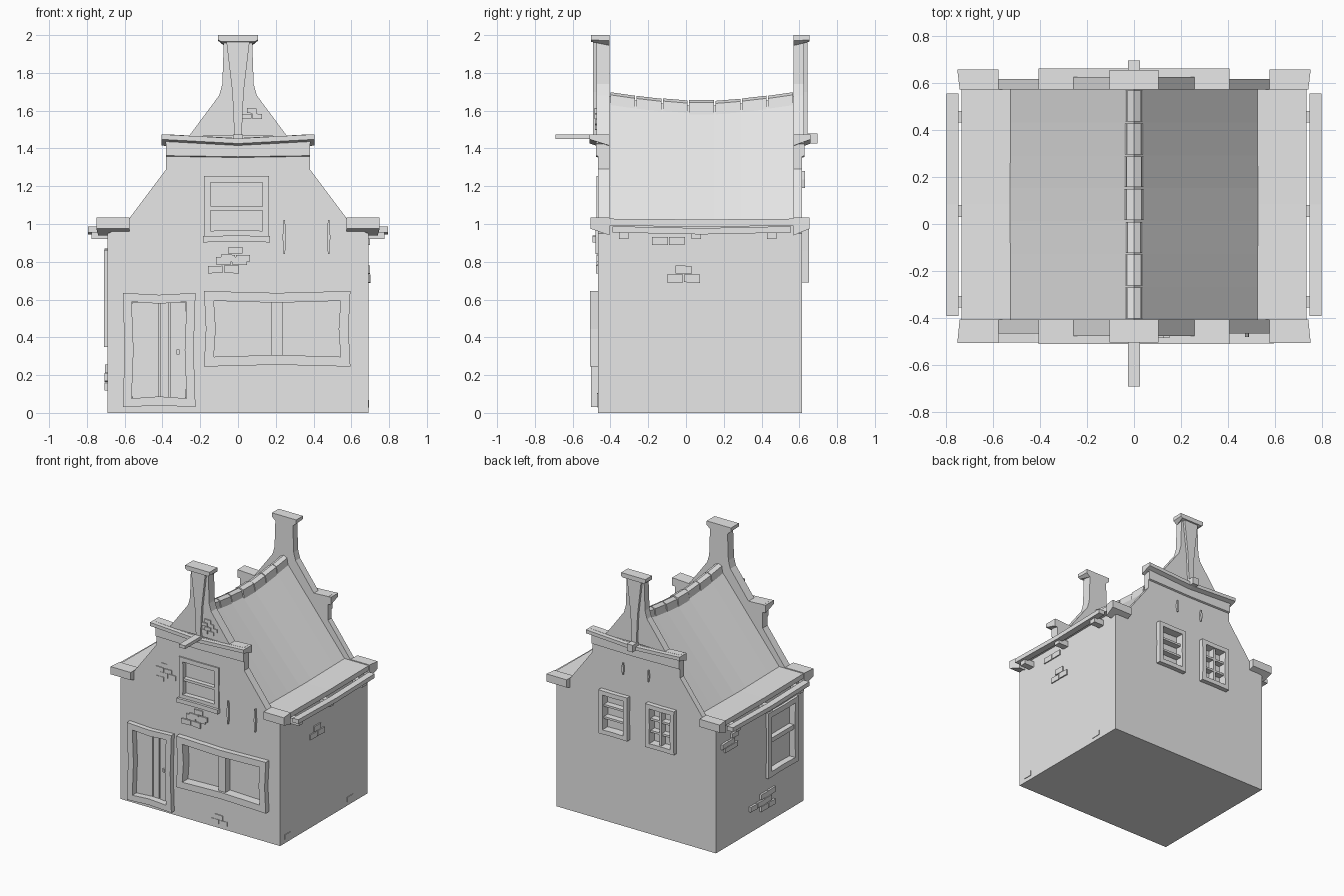
import bpy, bmesh, random
from mathutils import Vector

random.seed(4)
if "Cube" in bpy.data.objects:
    bpy.data.objects.remove(bpy.data.objects["Cube"])

grey = bpy.data.materials.new("plain grey")
grey.use_nodes = True
COLOUR = (0.8, 0.8, 0.8, 1)
grey.diffuse_color = COLOUR
grey.node_tree.nodes["Principled BSDF"].inputs["Base Color"].default_value = COLOUR

# Wall planes: u runs along the wall, d is distance out of it
WALLS = {
    "front": lambda u, z, d: (u, -0.465 - d, z),
    "back": lambda u, z, d: (u, 0.615 + d, z),
    "left": lambda u, z, d: (0.69 + d, u, z),
    "right": lambda u, z, d: (-0.69 - d, u, z),
}
INNER = {"front": -0.06, "back": -0.045}


def loft(name, sections):
    """Skin equal-length point rings and cap both ends."""
    bm = bmesh.new()
    rings = [[bm.verts.new(p) for p in s] for s in sections]
    n = len(rings[0])
    for a, b in zip(rings, rings[1:]):
        for i in range(n):
            j = (i + 1) % n
            bm.faces.new((a[i], a[j], b[j], b[i]))
    bm.faces.new(rings[0])
    bm.faces.new(rings[-1])
    bmesh.ops.recalc_face_normals(bm, faces=bm.faces)
    mesh = bpy.data.meshes.new(name)
    bm.to_mesh(mesh)
    bm.free()
    mesh.materials.append(grey)
    obj = bpy.data.objects.new(name, mesh)
    bpy.context.collection.objects.link(obj)
    return obj


def plate(name, wall, pts, d0, d1, outer=None):
    """Extrude a (u, z) outline out of a wall; outer is an optional far outline."""
    f = WALLS[wall]
    return loft(name, [[f(u, z, d0) for u, z in pts],
                       [f(u, z, d1) for u, z in outer or pts]])


def rect(u0, u1, z0, z1):
    return [(u0, z0), (u1, z0), (u1, z1), (u0, z1)]


def mirrored(half):
    return half + [(-u, z) for u, z in reversed(half)]


def sagging(u0, u1, z0, z1, sag):
    m = (u0 + u1) / 2
    return [(u0, z0), (m, z0 - sag), (u1, z0), (u1, z1), (m, z1 - sag), (u0, z1)]


def carve(target, wall, u0, u1, z0, z1, depth=0.03):
    cutter = plate("cutter", wall, rect(u0, u1, z0, z1), -depth, 0.1)
    cutter.hide_render = True
    mod = target.modifiers.new("recess", "BOOLEAN")
    mod.object, mod.operation, mod.solver = cutter, "DIFFERENCE", "EXACT"
    bpy.context.view_layer.objects.active = target
    bpy.ops.object.modifier_apply(modifier=mod.name)
    bpy.data.objects.remove(cutter)


def window(name, target, wall, u0, u1, z0, z1, t, d, bow=0.006, cols=(), rows=(), bar=0.02):
    """Bowed mitred frame round a recess, with crossing bars."""
    inner = (u0 + t, u1 - t, z0 + t, z1 - t)
    carve(target, wall, *inner)
    o = [Vector(p) for p in rect(u0, u1, z0, z1)]
    i = [Vector(p) for p in rect(*inner)]
    centre = sum(o, Vector((0, 0))) / 4
    for k, side in enumerate(("bottom", "side_a", "top", "side_b")):
        j = (k + 1) % 4
        om, im = (o[k] + o[j]) / 2, (i[k] + i[j]) / 2
        shift = (centre - om).normalized() * bow
        plate(f"{name}_{side}", wall,
              [o[k], om + shift, o[j], i[j], im + shift, i[k]], -0.03, d)
    for c in cols:
        plate(name + "_upright", wall, rect(c - bar / 2, c + bar / 2, *inner[2:]), -0.03, d * 0.6)
    for r in rows:
        plate(name + "_crossbar", wall, rect(*inner[:2], r - bar / 2, r + bar / 2), -0.03, d * 0.5)


# Main block
body = loft("body", [[(x, y, z) for x, y in ((-0.69, -0.405), (0.69, -0.405),
                                           (0.69, 0.57), (-0.69, 0.57))] for z in (0, 1.0)])

# Stepped gable walls with cornice, pilaster, cap and corner blocks
profile = mirrored([(0.69, 0), (0.69, 0.95), (0.575, 1.0), (0.575, 1.03), (0.38, 1.29),
                    (0.38, 1.45), (0.26, 1.465), (0.1, 1.68), (0.083, 1.74), (0.075, 1.97)])
gables = {}
for wall, deep in INNER.items():
    gables[wall] = plate(wall + "_gable", wall, profile, deep, 0)
    plate(wall + "_gable_band", wall, sagging(-0.38, 0.38, 1.338, 1.44, 0.006), deep, 0.012,
          sagging(-0.38, 0.38, 1.362, 1.44, 0.006))
    plate(wall + "_cornice", wall, sagging(-0.385, 0.385, 1.425, 1.475, 0.02), deep, 0.01)
    plate(wall + "_cornice_lip", wall, sagging(-0.405, 0.405, 1.415, 1.475, 0.022), deep, 0.045,
          sagging(-0.405, 0.405, 1.448, 1.475, 0.022))
    plate(wall + "_upper_gable", wall,
          mirrored([(0.26, 1.465), (0.1, 1.68), (0.083, 1.74), (0.075, 1.97)]), deep, 0.01)
    plate(wall + "_pilaster", wall, mirrored([(0.018, 1.44), (0.03, 1.7), (0.062, 1.97)]), 0, 0.028)
    plate(wall + "_chimney_cap", wall,
          mirrored([(0.075, 1.945), (0.105, 1.97), (0.105, 2.0)]), deep, 0.038,
          mirrored([(0.09, 1.965), (0.105, 1.975), (0.105, 2.0)]))
    for s in (-1, 1):
        plate(wall + "_corner_block", wall, rect(s * 0.575, s * 0.74, 0.94, 1.035), deep, 0.04,
              rect(s * 0.575, s * 0.75, 0.975, 1.035))

# Hoist beam and its rear stub
plate("hoist_beam", "front", rect(-0.026, 0.026, 1.45, 1.475), 0, 0.225)
plate("rear_beam_stub", "back", rect(-0.025, 0.025, 1.425, 1.48), 0, 0.08)


# Sagging roof and ridge tiles
def ridge(y):
    return 1.615 + 0.05 * abs((y - 0.083) / 0.487) ** 1.5


ys = [-0.405 + 0.975 * k / 7 for k in range(8)]
loft("roof", [[(-0.53, y, 0.95), (-0.53, y, 1.02), (0, y, ridge(y) + 0.01),
               (0.53, y, 1.02), (0.53, y, 0.95)] for y in ys])
for a, b in zip(ys, ys[1:]):
    w, lift = random.uniform(0.037, 0.044), random.uniform(0.028, 0.038)
    loft("ridge_tile", [[(-w, y, ridge(y) - 0.045), (-w * 0.75, y, ridge(y) + lift - 0.01),
                         (0, y, ridge(y) + lift + 0.004), (w * 0.75, y, ridge(y) + lift - 0.01),
                         (w, y, ridge(y) - 0.045)] for y in (a + 0.004, b - 0.004)])

# Eaves, gutters and brackets
for wall in ("left", "right"):
    plate(wall + "_eave", wall, sagging(-0.405, 0.57, 0.99, 1.028, 0.004), -0.17, 0.042)
    plate(wall + "_gutter", wall, sagging(-0.39, 0.555, 0.955, 0.988, 0.01), 0.055, 0.105)
    for y in (-0.33, 0.055, 0.455):
        plate(wall + "_gutter_bracket", wall, rect(y - 0.025, y + 0.025, 0.92, 0.965), -0.01, 0.085)

# Door with planks and knob
front, back = gables["front"], gables["back"]
window("door_frame", front, "front", -0.61, -0.225, 0.03, 0.635, 0.047, 0.038, 0.01)
for a, b in ((-0.56, -0.422), (-0.414, -0.366), (-0.358, -0.275)):
    plate("door_plank", "front", rect(a, b, 0.078, 0.585), -0.031, -0.012)
plate("door_knob", "front", rect(-0.325, -0.31, 0.31, 0.335), -0.02, 0.005)

# Windows
window("shop_window", front, "front", -0.18, 0.595, 0.245, 0.645, 0.052, 0.042, 0.01, cols=(0.205,), bar=0.06)
window("upper_window", front, "front", -0.18, 0.165, 0.93, 1.255, 0.034, 0.01, 0.002, rows=(1.082,))
plate("upper_window_sill", "front", sagging(-0.185, 0.17, 0.903, 0.936, -0.003), 0, 0.03)
for n, u in enumerate((-0.35, 0.055)):
    window("back_window", back, "back", u, u + 0.248, 0.69, 1.03, 0.034, 0.036, 0.002,
           cols=(u + 0.124,) if n == 0 else (), rows=(0.815, 0.91), bar=0.016)
window("side_window", body, "right", -0.38, -0.005, 0.35, 0.86, 0.042, 0.02, 0.004, rows=(0.63,), bar=0.035)

# Iron wall anchors
for wall, us, z0, z1 in (("front", (0.245, 0.48), 0.84, 1.02), ("back", (-0.11, 0.11), 1.19, 1.28)):
    for u in us:
        m = (z0 + z1) / 2
        plate("wall_anchor", wall, [(u - 0.004, z0), (u + 0.004, z0), (u + 0.009, m),
                                    (u + 0.004, z1), (u - 0.004, z1), (u - 0.009, m)], -0.01, 0.014)


# Patches of raised bricks: wall, start u, start z, bricks in each row, brick width
def bricks(wall, u, z, rows, w, out=0.008):
    for r, count in enumerate(rows):
        for c in range(count):
            a = u + (c + (r % 2) * 0.5) * w
            b, j = z + r * w * 0.52, random.uniform(-0.003, 0.003)
            plate("raised_brick", wall, [(a, b + j), (a + w * 0.93, b - j), (a + w * 0.93, b + w * 0.46),
                                         (a, b + w * 0.46 + j)], -0.01, out + abs(j))


bricks("front", -0.16, 0.74, (2, 2), 0.085)
bricks("front", -0.09, 0.8, (2, 1), 0.08)
bricks("front", -0.38, 1.02, (1, 2, 2, 1), 0.07, 0.003)
bricks("front", 0.02, 1.5, (2, 2, 2, 1), 0.055, 0.016)
bricks("front", 0.09, 0.03, (2, 1), 0.075, 0.003)
bricks("left", -0.1, 0.69, (2, 1), 0.09)
bricks("left", -0.18, 0.89, (2,), 0.09)
bricks("left", -0.41, 0.03, (1,), 0.08, 0.004)
bricks("left", 0.36, 0.03, (1,), 0.08, 0.004)
bricks("right", -0.1, 0.12, (2, 3, 2), 0.09, 0.014)
bricks("right", 0.36, 0.75, (2, 2, 1), 0.08, 0.014)
